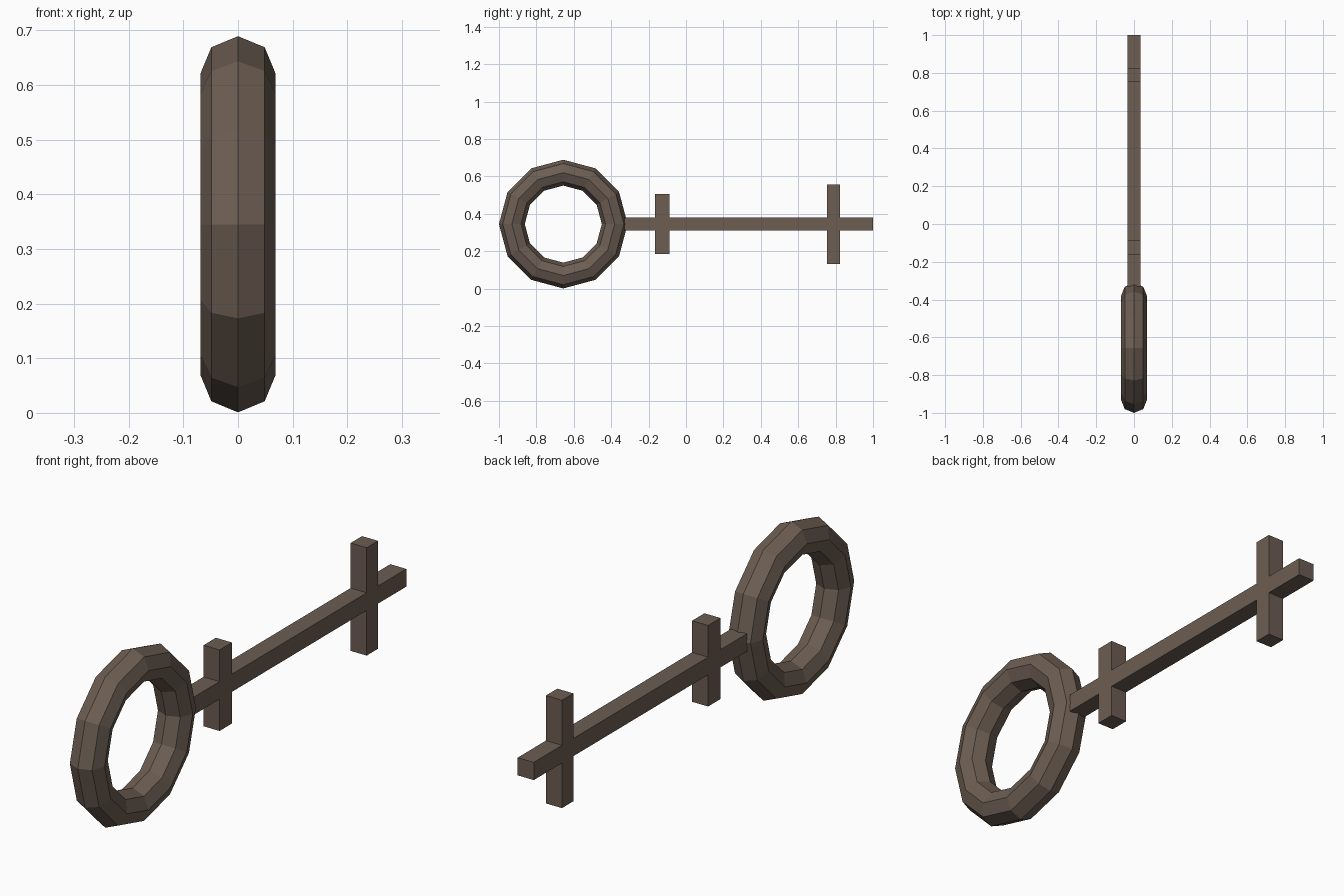
import bpy, bmesh, math

if "Cube" in bpy.data.objects:
    bpy.data.objects.remove(bpy.data.objects["Cube"])

ZC = 0.345

mat = bpy.data.materials.new("dark_bronze")
mat.diffuse_color = (0.15, 0.11, 0.085, 1)
mat.use_nodes = True
mat.node_tree.nodes["Principled BSDF"].inputs["Base Color"].default_value = mat.diffuse_color


def finish(obj, name):
    obj.name = obj.data.name = name
    obj.data.materials.append(mat)


# Ring handle: low-poly torus standing in the YZ plane
bpy.ops.mesh.primitive_torus_add(
    major_segments=12, minor_segments=8, major_radius=0.275, minor_radius=0.069,
    location=(0, -0.656, ZC), rotation=(0, math.pi / 2, 0))
bpy.ops.object.transform_apply(location=False, rotation=True, scale=True)
finish(bpy.context.object, "ring_handle")

# Shaft with two crossbars: upper outline (y, height), mirrored below and extruded in x
HALF = 0.035
upper = [(-0.33, HALF),
         (-0.165, HALF), (-0.165, 0.16), (-0.088, 0.16), (-0.088, HALF),
         (0.753, HALF), (0.753, 0.213), (0.824, 0.213), (0.824, HALF),
         (1.0, HALF)]
outline = upper + [(y, -h) for y, h in reversed(upper)]

bm = bmesh.new()
face = bm.faces.new([bm.verts.new((-HALF, y, h)) for y, h in outline])
ext = bmesh.ops.extrude_face_region(bm, geom=[face], use_keep_orig=True)
bmesh.ops.translate(bm, vec=(2 * HALF, 0, 0),
                    verts=[g for g in ext["geom"] if isinstance(g, bmesh.types.BMVert)])
bmesh.ops.recalc_face_normals(bm, faces=bm.faces)
mesh = bpy.data.meshes.new("shaft_with_crossbars")
bm.to_mesh(mesh)
bm.free()
shaft = bpy.data.objects.new("shaft_with_crossbars", mesh)
shaft.location.z = ZC
bpy.context.collection.objects.link(shaft)
finish(shaft, "shaft_with_crossbars")
